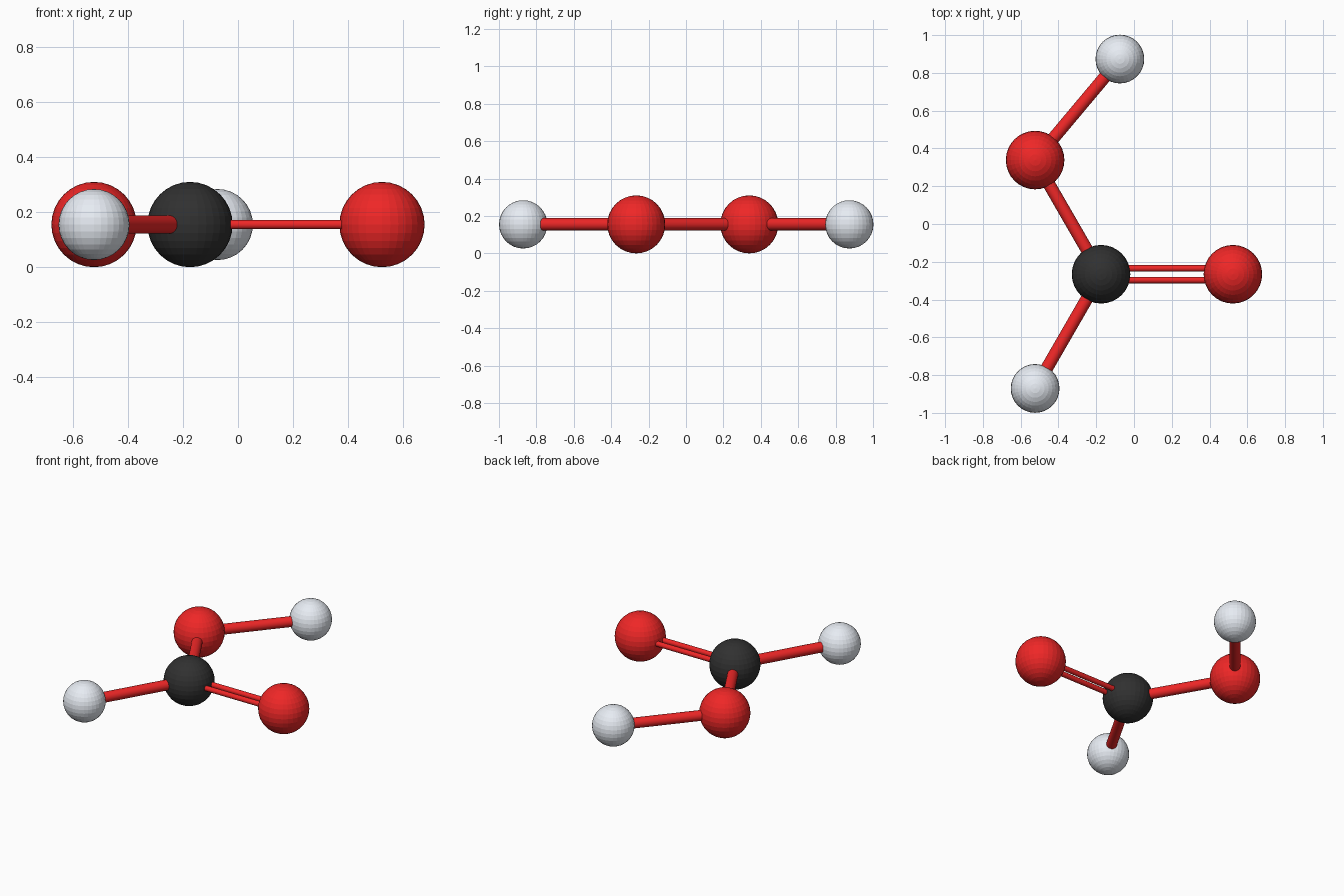
import bpy
from math import radians, cos, sin
from mathutils import Vector

if "Cube" in bpy.data.objects:
    bpy.data.objects.remove(bpy.data.objects["Cube"])

Z = 0.155          # height of the molecule's plane
BOND = 0.698       # distance between bonded atom centres


def material(name, rgb):
    m = bpy.data.materials.new(name)
    m.diffuse_color = (*rgb, 1)
    m.use_nodes = True
    m.node_tree.nodes["Principled BSDF"].inputs["Base Color"].default_value = m.diffuse_color
    return m


red = material("red", (0.86, 0.02, 0.02))
black = material("black", (0.03, 0.03, 0.03))
white = material("white", (0.80, 0.84, 0.90))


def atom(name, centre, radius, mat):
    bpy.ops.mesh.primitive_uv_sphere_add(segments=32, ring_count=16, radius=radius, location=centre)
    ob = bpy.context.object
    ob.name = name
    ob.data.materials.append(mat)


def bond(name, a, b, radius, shift=0.0):
    d = b - a
    side = Vector((-d.y, d.x, 0)).normalized() * shift
    bpy.ops.mesh.primitive_cylinder_add(vertices=24, radius=radius, depth=d.length,
                                        location=(a + b) / 2 + side,
                                        rotation=d.to_track_quat('Z', 'Y').to_euler())
    ob = bpy.context.object
    ob.name = name
    ob.data.materials.append(red)
    bpy.ops.object.shade_smooth_by_angle(angle=radians(30))


def step(start, degrees):
    t = radians(degrees)
    return start + BOND * Vector((cos(t), sin(t), 0))


# Atom centres, walked outwards from the carbon
carbon = Vector((-0.1745, -0.266, Z))
oxygen_double = step(carbon, 0)
oxygen_single = step(carbon, 120)
hydrogen_low = step(carbon, 240)
hydrogen_top = step(oxygen_single, 50)

# Atoms
atom("carbon_atom", carbon, 0.155, black)
atom("double_oxygen_atom", oxygen_double, 0.155, red)
atom("single_oxygen_atom", oxygen_single, 0.155, red)
atom("carbon_hydrogen_atom", hydrogen_low, 0.129, white)
atom("oxygen_hydrogen_atom", hydrogen_top, 0.129, white)

# Single bonds
bond("carbon_oxygen_bond", carbon, oxygen_single, 0.033)
bond("carbon_hydrogen_bond", carbon, hydrogen_low, 0.033)
bond("oxygen_hydrogen_bond", oxygen_single, hydrogen_top, 0.033)

# Double bond: two thin parallel rods
for label, s in (("upper", 1), ("lower", -1)):
    bond("double_bond_" + label, carbon, oxygen_double, 0.017, s * 0.031)
